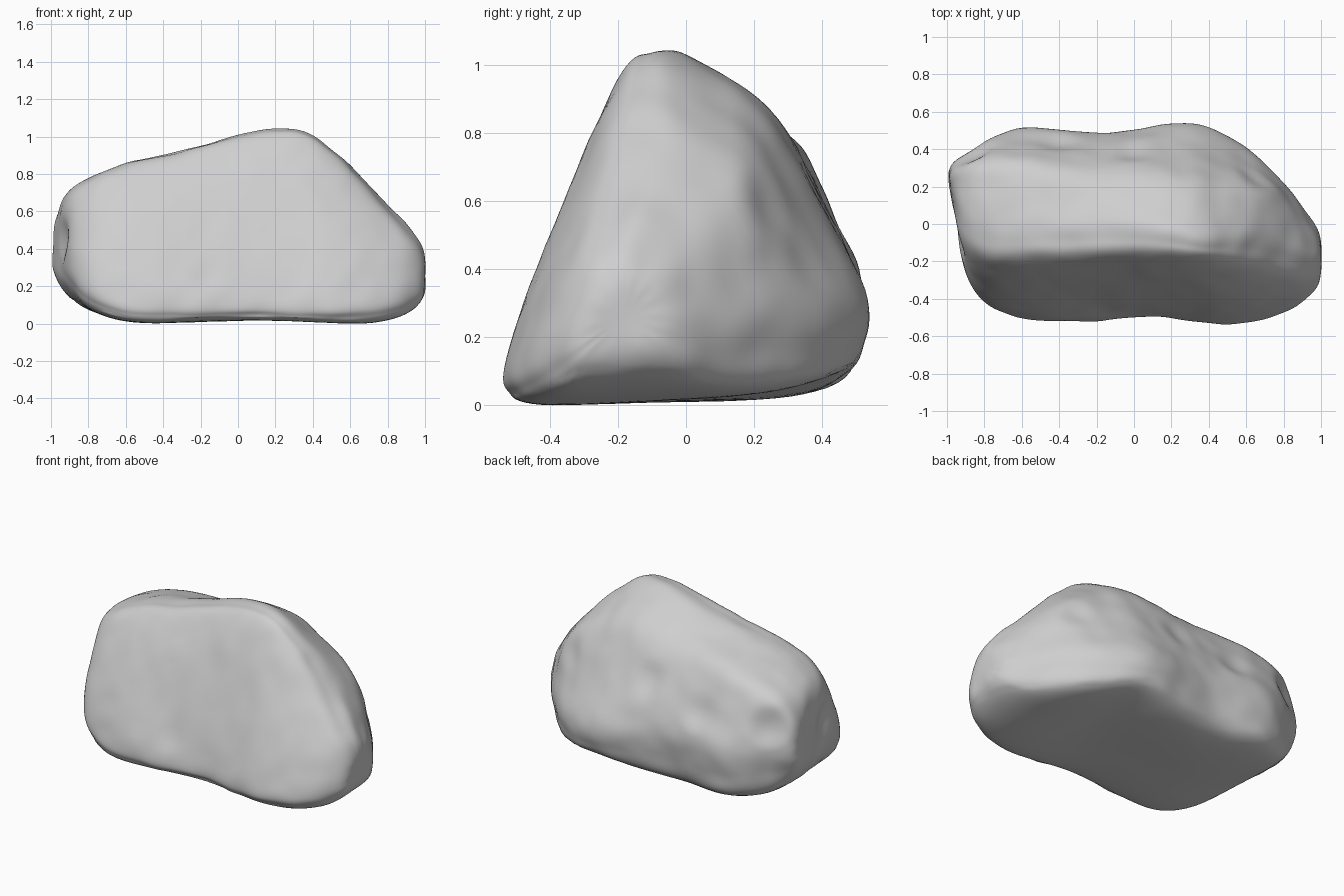
import bpy
import bmesh
from mathutils import Vector, noise

default_cube = bpy.data.objects.get("Cube")
if default_cube:
    bpy.data.objects.remove(default_cube, do_unlink=True)

# Corners of each slice as (y, z): sole, toe, ridge, crest, shoulder, bulge, heel
SLICES = {
    -.92: [(-.13, .21), (-.23, .31), (-.11, .66), (.1, .71), (.32, .65), (.38, .36), (.28, .17)],
    -.82: [(-.36, .09), (-.43, .19), (-.2, .73), (0, .78), (.34, .73), (.44, .4), (.38, .08)],
    -.6: [(-.47, 0), (-.53, .11), (-.2, .85), (0, .88), (.34, .8), (.54, .36), (.5, .05)],
    -.3: [(-.47, .01), (-.53, .11), (-.19, .9), (0, .93), (.29, .82), (.49, .4), (.42, .03)],
    .04: [(-.44, .02), (-.51, .11), (-.18, 1), (.02, 1.04), (.28, .85), (.52, .35), (.45, .04)],
    .31: [(-.46, .01), (-.52, .11), (-.19, 1.02), (-.06, 1.07), (.25, .89), (.57, .28), (.49, .1)],
    .5: [(-.48, 0), (-.56, .1), (-.21, .91), (-.06, .96), (.21, .77), (.48, .28), (.41, .06)],
    .72: [(-.45, 0), (-.52, .11), (-.25, .68), (-.04, .74), (.2, .65), (.33, .28), (.26, .04)],
    .91: [(-.37, .05), (-.43, .14), (-.32, .45), (-.16, .54), (0, .45), (.09, .25), (.03, .08)],
}

# Worn hollows: centre, radius, depth
HOLLOWS = [
    (Vector((-.15, -.49, .27)), .12, .012),
    (Vector((-.93, -.08, .45)), .14, .02),
    (Vector((-.86, .38, .56)), .15, .03),
    (Vector((-.4, .43, .55)), .14, .02),
    (Vector((0, .39, .64)), .14, .02),
    (Vector((.66, .24, .6)), .14, .015),
]


def slice_ring(x, corners):
    """Closed ring with a midpoint on every edge; the front flank swells a little."""
    ring = []
    for i, corner in enumerate(corners):
        a = Vector((x, *corner))
        b = Vector((x, *corners[(i + 1) % len(corners)]))
        ring += [a, (a + b) / 2]
    ring[3].y -= .02
    return ring


def end_ring(ring, centre, scale, slant):
    """Shrunken, slanted copy of a ring that closes one end."""
    middle = Vector(centre)
    result = []
    for p in ring:
        q = middle + (p - middle) * scale
        q.x = middle.x + slant * (q.y - middle.y)
        result.append(q)
    return result


def tighten(verts):
    """Push cage corners outward so the rounded surface nearly reaches them."""
    cage = []
    for v in verts:
        around = [e.other_vert(v).co for e in v.link_edges]
        mean = sum(around, Vector()) / len(around)
        cage.append(v.co + (v.co - mean) * .3)
    for v, co in zip(verts, cage):
        v.co = co


def loft(name, rings):
    bm = bmesh.new()
    loops = [[bm.verts.new(p) for p in ring] for ring in rings]
    count = len(loops[0])
    for a, b in zip(loops, loops[1:]):
        for i in range(count):
            j = (i + 1) % count
            bm.faces.new((a[i], a[j], b[j], b[i]))
    for loop in (loops[0], loops[-1]):
        centre = bm.verts.new(sum((v.co for v in loop), Vector()) / count)
        for i in range(count):
            bm.faces.new((loop[i], loop[(i + 1) % count], centre))
    tighten([v for loop in loops[1:-1] for v in loop])
    bmesh.ops.recalc_face_normals(bm, faces=bm.faces)
    mesh = bpy.data.meshes.new(name)
    bm.to_mesh(mesh)
    bm.free()
    obj = bpy.data.objects.new(name, mesh)
    bpy.context.collection.objects.link(obj)
    return obj


# Lofted body with closed ends
rings = [slice_ring(x, corners) for x, corners in SLICES.items()]
rings.insert(0, end_ring(rings[0], (-.99, .22, .38), .6, -.18))
rings.append(end_ring(rings[-1], (1.005, -.2, .25), .55, 0))
rock = loft("boulder", rings)

bpy.ops.object.select_all(action='DESELECT')
rock.select_set(True)
bpy.context.view_layer.objects.active = rock
subdivision = rock.modifiers.new("rounding", 'SUBSURF')
subdivision.levels = subdivision.render_levels = 3
bpy.ops.object.modifier_apply(modifier=subdivision.name)

# Weathered surface: soft lumps and worn hollows, calmer on the sole
verts = rock.data.vertices
normals = [v.normal.copy() for v in verts]
for v, normal in zip(verts, normals):
    p = v.co.copy()
    calm = .2 if normal.z < -.7 else 1
    lump = .01 * noise.noise(p * 3.5) + .006 * noise.noise(p * 8)
    for centre, radius, depth in HOLLOWS:
        reach = (p - centre).length / radius
        if reach < 1:
            lump -= depth * (1 - reach * reach) ** 2
    v.co = p + normal * lump * calm

# Rest the boulder on the ground
ground_gap = min(v.co.z for v in verts)
for v in verts:
    v.co.z -= ground_gap

# Single stone colour
stone = bpy.data.materials.new("pale grey stone")
stone.use_nodes = True
colour = (.62, .62, .62, 1)
stone.diffuse_color = colour
stone.node_tree.nodes["Principled BSDF"].inputs["Base Color"].default_value = colour
rock.data.materials.append(stone)
bpy.ops.object.shade_smooth()
